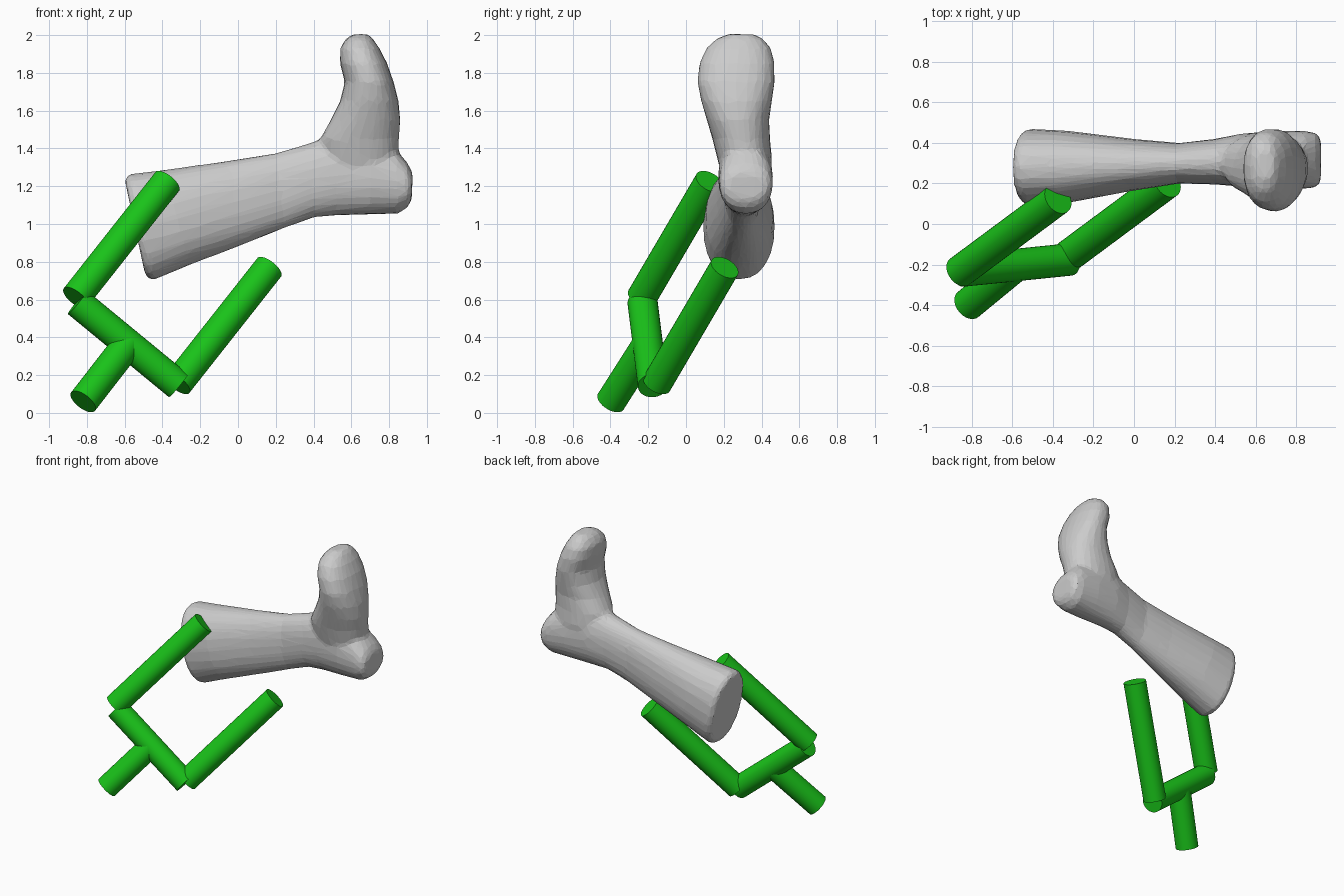
import bpy, bmesh
from math import cos, sin, pi, radians
from mathutils import Vector

if "Cube" in bpy.data.objects:
    bpy.data.objects.remove(bpy.data.objects["Cube"])

green = bpy.data.materials.new("green")
green.diffuse_color = (0.01, 0.55, 0.01, 1)
green.use_nodes = True
green.node_tree.nodes["Principled BSDF"].inputs["Base Color"].default_value = green.diffuse_color


def rod(name, a, b, radius=0.08):
    """Cylinder running from point a to point b."""
    a, b = Vector(a), Vector(b)
    bpy.ops.mesh.primitive_cylinder_add(
        vertices=32, radius=radius, depth=(b - a).length, location=(a + b) / 2,
        rotation=(b - a).to_track_quat('Z', 'Y').to_euler())
    ob = bpy.context.object
    ob.name = name
    ob.data.materials.append(green)
    bpy.ops.object.shade_smooth_by_angle(angle=radians(30))
    return ob


def loft(bm, stations, sides=24, power=0.9):
    """Oval rings; each spans two xz points (ax, az)-(bx, bz) and y0-y1."""
    rings = []
    for ax, az, bx, bz, y0, y1 in stations:
        mid = Vector(((ax + bx) / 2, (y0 + y1) / 2, (az + bz) / 2))
        half = Vector(((ax - bx) / 2, 0, (az - bz) / 2))
        ring = []
        for i in range(sides):
            t = 2 * pi * i / sides
            c, s = cos(t), sin(t)
            c = abs(c) ** power * (1 if c > 0 else -1)
            s = abs(s) ** power * (1 if s > 0 else -1)
            ring.append(bm.verts.new(mid + half * c + Vector((0, s * (y1 - y0) / 2, 0))))
        rings.append(ring)
    for r, q in zip(rings, rings[1:]):
        for i in range(sides):
            j = (i + 1) % sides
            bm.faces.new((r[i], r[j], q[j], q[i]))
    bm.faces.new(rings[0])
    bm.faces.new(rings[-1])


# Fork: two parallel prongs, a crossbar and a handle
along = Vector((0.485, 0.36, 0.615))
for name, tip in (("left_prong", (-0.375, 0.125, 1.225)), ("right_prong", (0.165, 0.205, 0.77))):
    rod(name, Vector(tip) - along, tip)
rod("crossbar", (-0.85, -0.23, 0.585), (-0.315, -0.175, 0.145))
rod("handle", (-0.82, -0.398, 0.06), (-0.585, -0.205, 0.363))

# Shin, from the cut below the knee to the heel
shin = [
    (-0.60, 1.235, -0.49, 0.725, 0.11, 0.45),
    (-0.575, 1.265, -0.455, 0.70, 0.09, 0.47),
    (-0.40, 1.285, -0.25, 0.785, 0.105, 0.46),
    (-0.05, 1.335, 0.05, 0.90, 0.165, 0.42),
    (0.20, 1.375, 0.25, 0.98, 0.20, 0.40),
    (0.40, 1.435, 0.40, 1.035, 0.195, 0.42),
    (0.52, 1.48, 0.52, 1.045, 0.185, 0.445),
    (0.70, 1.45, 0.70, 1.05, 0.17, 0.46),
    (0.84, 1.39, 0.85, 1.055, 0.175, 0.46),
    (0.90, 1.32, 0.90, 1.09, 0.18, 0.45),
    (0.925, 1.27, 0.92, 1.13, 0.21, 0.42),
]
# Foot, stacked upward from the ankle to the toes: z, x0, x1, y0, y1
foot = [
    (1.20, 0.55, 0.84, 0.20, 0.43),
    (1.35, 0.44, 0.85, 0.165, 0.455),
    (1.45, 0.435, 0.853, 0.14, 0.445),
    (1.55, 0.49, 0.86, 0.11, 0.44),
    (1.65, 0.54, 0.85, 0.08, 0.455),
    (1.75, 0.565, 0.825, 0.06, 0.47),
    (1.85, 0.54, 0.79, 0.07, 0.47),
    (1.93, 0.54, 0.75, 0.105, 0.45),
    (1.98, 0.57, 0.715, 0.16, 0.41),
    (2.005, 0.61, 0.69, 0.22, 0.36),
]
bm = bmesh.new()
loft(bm, shin)
loft(bm, [(x0, z, x1, z, y0, y1) for z, x0, x1, y0, y1 in foot])
bmesh.ops.recalc_face_normals(bm, faces=bm.faces)
mesh = bpy.data.meshes.new("leg")
bm.to_mesh(mesh)
bm.free()
leg = bpy.data.objects.new("leg", mesh)
bpy.context.collection.objects.link(leg)

# Fuse shin and foot, soften the join, then reduce to flat facets
fuse = leg.modifiers.new("fuse", 'REMESH')
fuse.mode = 'VOXEL'
fuse.voxel_size = 0.016
soften = leg.modifiers.new("soften", 'SMOOTH')
soften.factor = 0.5
soften.iterations = 5
facet = leg.modifiers.new("facet", 'DECIMATE')
facet.ratio = 0.07
